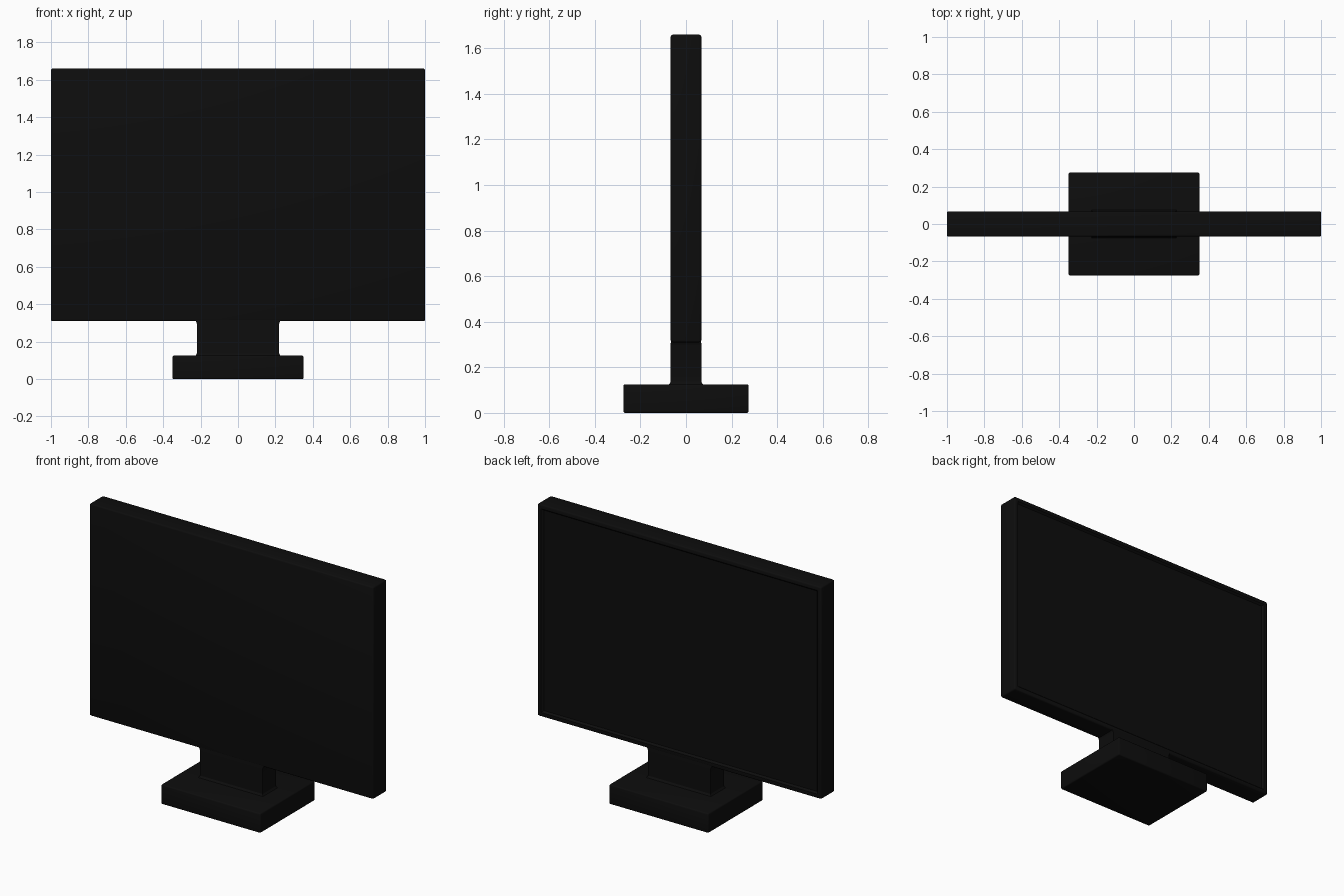
import bpy, bmesh

if "Cube" in bpy.data.objects:
    bpy.data.objects.remove(bpy.data.objects["Cube"])

black = bpy.data.materials.new("black_plastic")
black.diffuse_color = (0.004, 0.004, 0.004, 1)
black.use_nodes = True
black.node_tree.nodes["Principled BSDF"].inputs["Base Color"].default_value = black.diffuse_color


def finish(name, bm):
    bmesh.ops.recalc_face_normals(bm, faces=bm.faces)
    me = bpy.data.meshes.new(name)
    bm.to_mesh(me)
    bm.free()
    ob = bpy.data.objects.new(name, me)
    bpy.context.collection.objects.link(ob)
    me.materials.append(black)
    bpy.context.view_layer.objects.active = ob
    ob.select_set(True)
    bpy.ops.object.shade_smooth_by_angle()
    ob.select_set(False)
    return ob


def rounded_box(hx, hy, z0, z1, bevel):
    bm = bmesh.new()
    bmesh.ops.create_cube(bm, size=1)
    for v in bm.verts:
        v.co = (v.co.x * 2 * hx, v.co.y * 2 * hy, z0 + (v.co.z + 0.5) * (z1 - z0))
    bmesh.ops.bevel(bm, geom=bm.edges[:], offset=bevel, segments=3,
                    profile=0.5, affect='EDGES')
    return bm


# Screen panel with a shallow, slope-walled recess in the back
bm = rounded_box(1.0, 0.067, 0.31, 1.66, 0.009)
back = max(bm.faces, key=lambda f: f.calc_center_median().y)
bmesh.ops.inset_individual(bm, faces=[back], thickness=0.025)
bmesh.ops.inset_individual(bm, faces=[back], thickness=0.015, depth=-0.012)
finish("screen_panel", bm)

# Foot
finish("base", rounded_box(0.35, 0.275, 0.0, 0.125, 0.008))

# Neck: rectangular sections with small flares where it meets base and panel
sections = [(0.232, 0.079, 0.120), (0.226, 0.073, 0.127), (0.220, 0.067, 0.137),
            (0.220, 0.067, 0.297), (0.224, 0.067, 0.306), (0.232, 0.066, 0.320)]
bm = bmesh.new()
rings = [[bm.verts.new((sx * hx, sy * hy, z))
          for sx, sy in ((-1, -1), (1, -1), (1, 1), (-1, 1))]
         for hx, hy, z in sections]
for a, b in zip(rings, rings[1:]):
    for i in range(4):
        j = (i + 1) % 4
        bm.faces.new((a[i], a[j], b[j], b[i]))
bm.faces.new(rings[0][::-1])
bm.faces.new(rings[-1])
finish("neck", bm)
